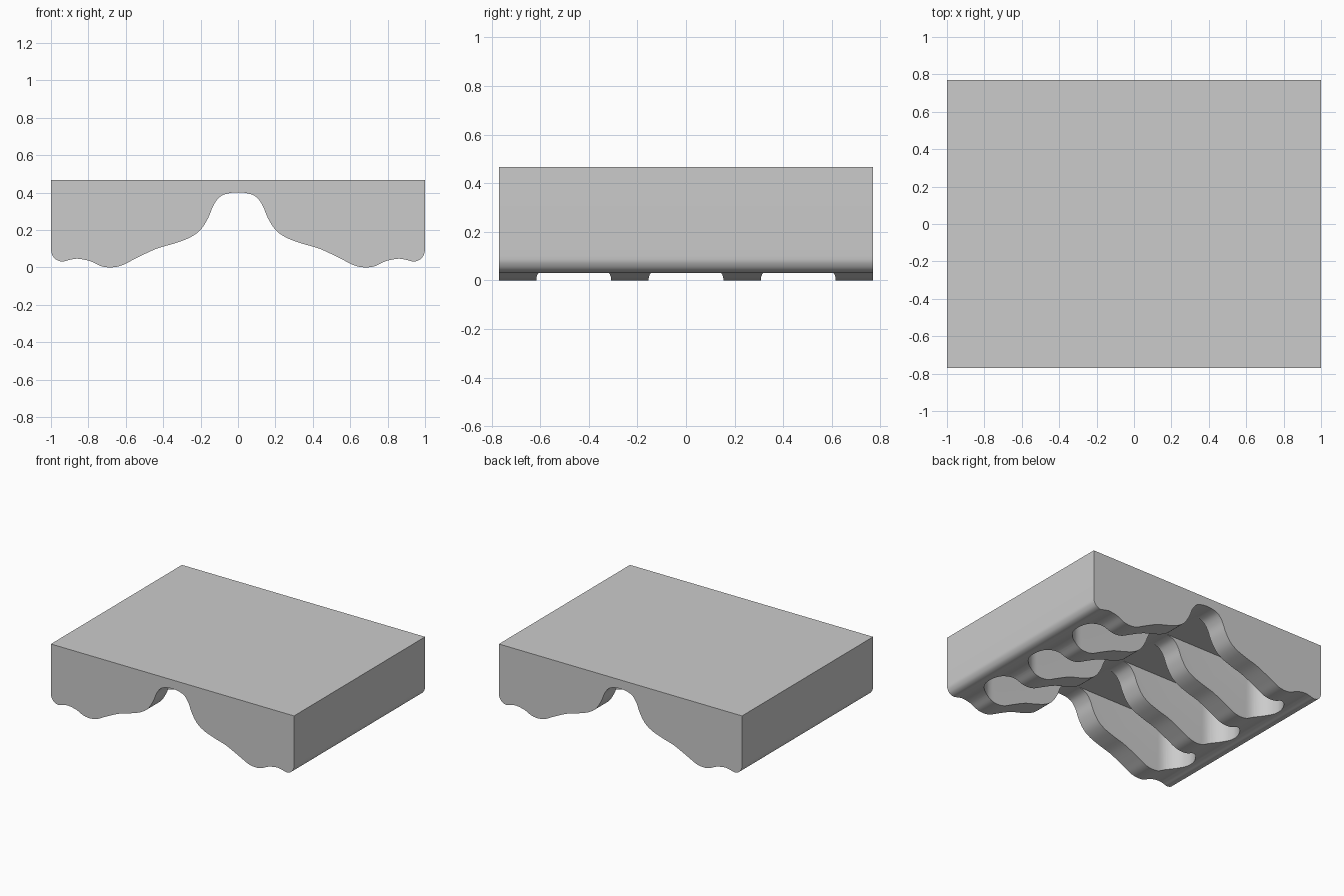
import bpy, bmesh, math
from mathutils import Vector

cube = bpy.data.objects.get("Cube")
if cube:
    bpy.data.objects.remove(cube, do_unlink=True)

HALF_DEPTH = 0.77
HEIGHT = 0.467
MODULE = HALF_DEPTH / 5      # rib width, and also the slot radius
SLOT_CEILING = 0.4

grey = bpy.data.materials.new("plain_grey")
grey.use_nodes = True
grey.diffuse_color = (0.6, 0.6, 0.6, 1)
grey.node_tree.nodes["Principled BSDF"].inputs["Base Color"].default_value = (0.6, 0.6, 0.6, 1)


def prism(name, loops, offset):
    """Extrude closed outlines along an offset into one solid object."""
    bm = bmesh.new()
    for loop in loops:
        face = bm.faces.new([bm.verts.new(p) for p in loop])
        new = bmesh.ops.extrude_face_region(bm, geom=[face])["geom"]
        verts = [v for v in new if isinstance(v, bmesh.types.BMVert)]
        bmesh.ops.translate(bm, vec=offset, verts=verts)
    bmesh.ops.recalc_face_normals(bm, faces=bm.faces)
    mesh = bpy.data.meshes.new(name)
    bm.to_mesh(mesh)
    bm.free()
    mesh.materials.append(grey)
    obj = bpy.data.objects.new(name, mesh)
    bpy.context.collection.objects.link(obj)
    return obj


def smooth_path(pts, steps=5):
    """Catmull-Rom curve through the inner points."""
    out = []
    for a, b, c, d in zip(pts, pts[1:], pts[2:], pts[3:]):
        for i in range(steps):
            t = i / steps
            out.append(0.5 * (2 * b + (c - a) * t + (2 * a - 5 * b + 4 * c - d) * t * t
                              + (3 * b - a - 3 * c + d) * t ** 3))
    return out + [pts[-2]]


# Underside profile: central arch, sloping shoulder, foot, small lip
half = [(0, .403), (.05, .398), (.095, .38), (.13, .336), (.16, .265), (.203, .2),
        (.26, .16), (.34, .13), (.44, .1), (.55, .048), (.62, .013), (.675, .002),
        (.73, .008), (.79, .035), (.856, .048), (.9, .042), (.94, .033), (.975, .045),
        (.995, .073), (1, .105)]
half = [Vector(p) for p in half]
half = [Vector((-half[1].x, half[1].y))] + half + [Vector((1, .15))]
right = smooth_path(half)
low = min(p.y for p in right)
under = [(-p.x, p.y) for p in reversed(right[1:])] + [(p.x, p.y) for p in right]
outline = [(x, -HALF_DEPTH, z - low) for x, z in under]
outline += [(1, -HALF_DEPTH, HEIGHT), (-1, -HALF_DEPTH, HEIGHT)]
body = prism("ribbed_block", [outline], (0, 2 * HALF_DEPTH, 0))


# Three round-ended slots cut up from below, leaving four ribs
def slot(y, centre=0.73, segments=24):
    pts = []
    for side in (1, -1):
        for i in range(segments + 1):
            a = math.pi * (i / segments - 0.5)
            pts.append((side * (centre + MODULE * math.cos(a)),
                        y + side * MODULE * math.sin(a), -0.2))
    return pts


cutter = prism("slot_cutter", [slot(y * 3 * MODULE) for y in (-1, 0, 1)],
               (0, 0, SLOT_CEILING + 0.2))
cutter.hide_render = True
cut = body.modifiers.new("slots", "BOOLEAN")
cut.operation = "DIFFERENCE"
cut.solver = "EXACT"
cut.object = cutter

bpy.ops.object.select_all(action="DESELECT")
body.select_set(True)
bpy.context.view_layer.objects.active = body
bpy.ops.object.modifier_apply(modifier=cut.name)
bpy.data.objects.remove(cutter, do_unlink=True)
bpy.ops.object.shade_smooth_by_angle(angle=math.radians(35))
